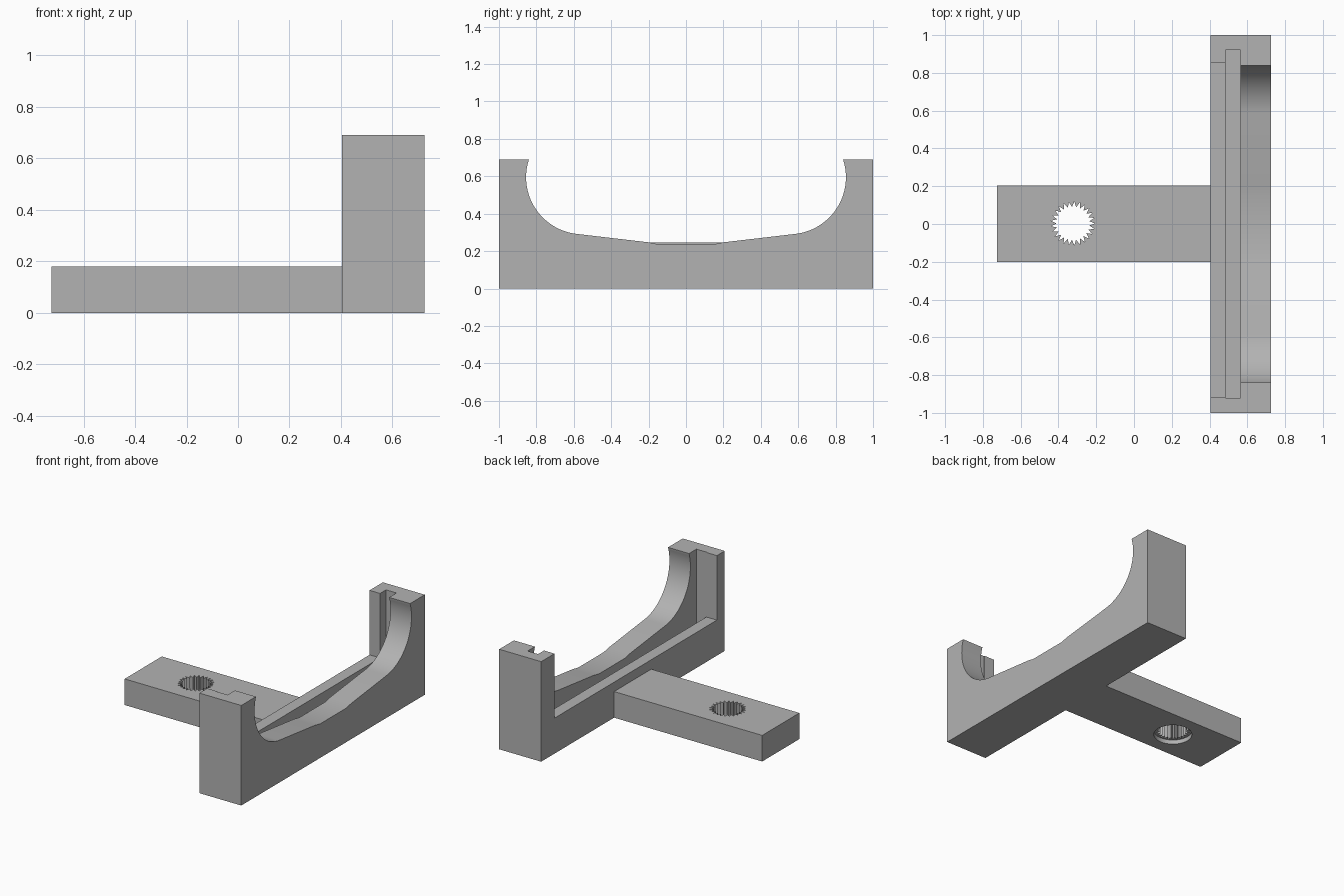
import bpy, bmesh
from math import sin, cos, pi, radians
from mathutils import Vector

if "Cube" in bpy.data.objects:
    bpy.data.objects.remove(bpy.data.objects["Cube"])

grey = bpy.data.materials.new("plain_grey")
grey.use_nodes = True
colour = (0.45, 0.45, 0.45, 1)
grey.diffuse_color = colour
grey.node_tree.nodes["Principled BSDF"].inputs["Base Color"].default_value = colour


def prism(name, points, offset):
    """Extrude a closed outline of 3D points along offset."""
    bm = bmesh.new()
    face = bm.faces.new([bm.verts.new(p) for p in points])
    ext = bmesh.ops.extrude_face_region(bm, geom=[face])
    moved = [v for v in ext["geom"] if isinstance(v, bmesh.types.BMVert)]
    bmesh.ops.translate(bm, verts=moved, vec=Vector(offset))
    bmesh.ops.recalc_face_normals(bm, faces=bm.faces)
    mesh = bpy.data.meshes.new(name)
    bm.to_mesh(mesh)
    bm.free()
    mesh.materials.append(grey)
    obj = bpy.data.objects.new(name, mesh)
    bpy.context.collection.objects.link(obj)
    return obj


def box(name, x0, x1, y0, y1, z0, z1):
    outline = [(x0, y0, z0), (x1, y0, z0), (x1, y1, z0), (x0, y1, z0)]
    return prism(name, outline, (0, 0, z1 - z0))


def combine(target, tool, operation):
    """Apply a boolean and remove the tool."""
    mod = target.modifiers.new(operation.lower(), 'BOOLEAN')
    mod.operation, mod.object, mod.solver = operation, tool, 'EXACT'
    bpy.context.view_layer.objects.active = target
    bpy.ops.object.modifier_apply(modifier=mod.name)
    bpy.data.objects.remove(tool)


# Main cross bar with its two upright ends
bracket = box("cradle_bracket", 0.405, 0.725, -1, 1, 0, 0.69)

# Open recess on the arm side, then the deeper slot
combine(bracket, box("recess_cutter", 0.3, 0.487, -0.915, 0.855, 0.245, 0.9), 'DIFFERENCE')
combine(bracket, box("slot_cutter", 0.485, 0.565, -0.92, 0.92, 0.17, 0.9), 'DIFFERENCE')

# Curved cradle: a flat middle, gentle ramps and round sides
radius, steps = 0.305, 28
half = [(0.14, 0.235), (0.2, 0.247)]
for i in range(steps + 1):
    a = radians(-83.5 + 101.5 * i / steps)
    half.append((0.55 + radius * cos(a), 0.595 + radius * sin(a)))
half.append((0.84, 0.9))
outline = half + [(-y, z) for y, z in reversed(half)]
combine(bracket, prism("cradle_cutter", [(0.563, y, z) for y, z in outline], (0.3, 0, 0)), 'DIFFERENCE')

# Flat mounting arm
combine(bracket, box("mounting_arm", -0.725, 0.43, -0.2, 0.205, 0, 0.18), 'UNION')


def ring(radii, count, z):
    """Points round the hole, cycling through the given radii."""
    return [(-0.323 + radii[i % len(radii)] * cos(2 * pi * i / count),
             0.003 + radii[i % len(radii)] * sin(2 * pi * i / count), z)
            for i in range(count)]


# Splined hole with a round recess underneath
combine(bracket, prism("spline_cutter", ring((0.117, 0.087), 50, -0.1), (0, 0, 0.4)), 'DIFFERENCE')
combine(bracket, prism("round_recess_cutter", ring((0.122,), 64, -0.1), (0, 0, 0.13)), 'DIFFERENCE')

bpy.ops.object.select_all(action='DESELECT')
bracket.select_set(True)
bpy.context.view_layer.objects.active = bracket
bpy.ops.object.shade_smooth_by_angle(angle=radians(30))
